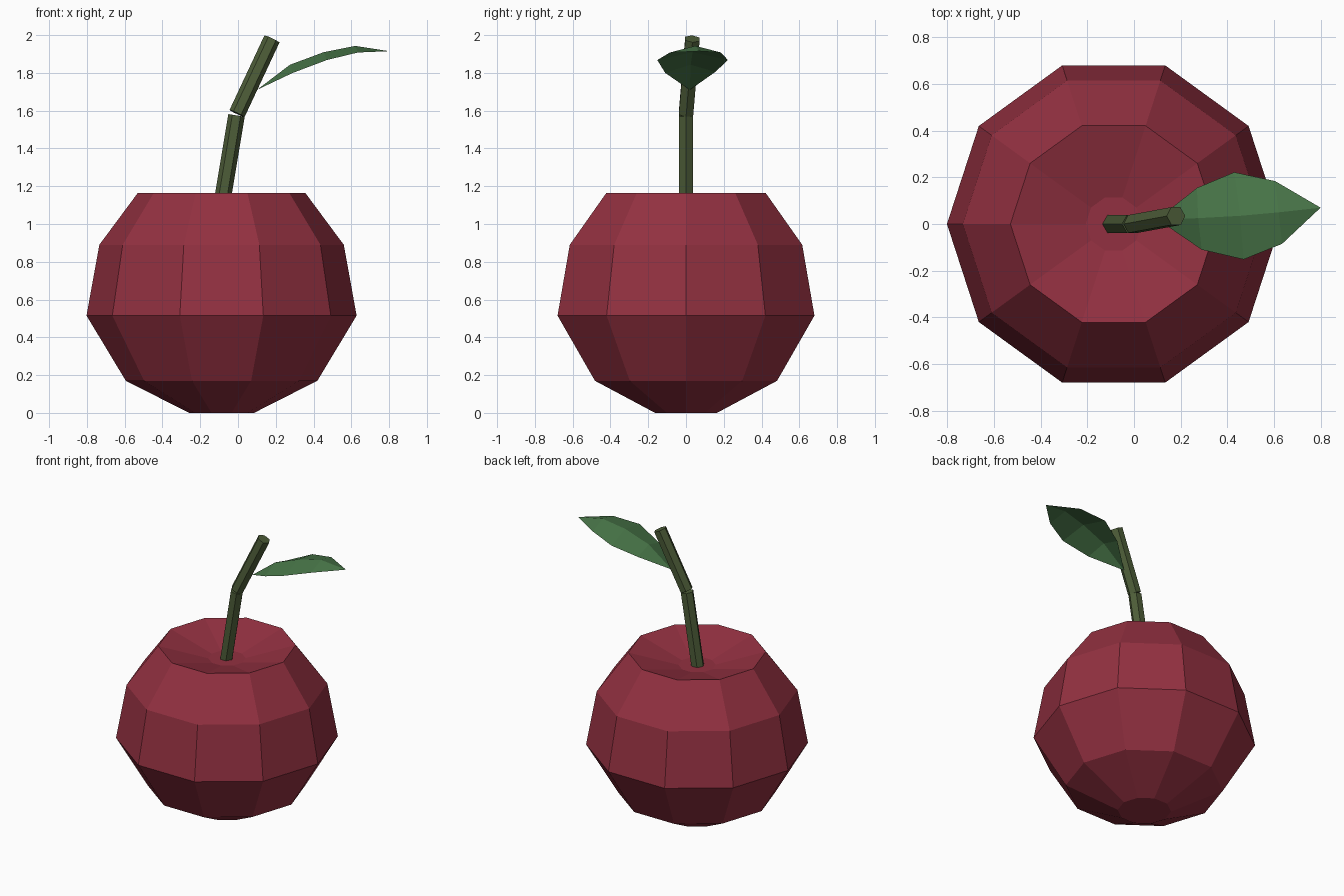
import bpy, bmesh, math
from mathutils import Vector

if "Cube" in bpy.data.objects:
    bpy.data.objects.remove(bpy.data.objects["Cube"])


def material(name, rgb):
    m = bpy.data.materials.new(name)
    m.diffuse_color = (*rgb, 1)
    m.use_nodes = True
    m.node_tree.nodes["Principled BSDF"].inputs["Base Color"].default_value = m.diffuse_color
    return m


def make_object(name, bm, mat, recalc=True):
    if recalc:
        bmesh.ops.recalc_face_normals(bm, faces=bm.faces[:])
    mesh = bpy.data.meshes.new(name)
    bm.to_mesh(mesh)
    bm.free()
    mesh.materials.append(mat)
    obj = bpy.data.objects.new(name, mesh)
    bpy.context.collection.objects.link(obj)
    return obj


def lathe(name, profile, sides, centre_x, mat):
    """Revolve (radius, z) rings around a vertical axis and cap both ends."""
    bm = bmesh.new()
    rings = [[bm.verts.new((centre_x + r * math.cos(math.tau * i / sides),
                            r * math.sin(math.tau * i / sides), z))
              for i in range(sides)] for r, z in profile]
    for a, b in zip(rings, rings[1:]):
        for i in range(sides):
            j = (i + 1) % sides
            bm.faces.new((a[i], a[j], b[j], b[i]))
    bm.faces.new(rings[0][::-1])
    bm.faces.new(rings[-1])
    return make_object(name, bm, mat)


def rod(name, start, end, radius, mat):
    """Six-sided rod between two points."""
    start, end = Vector(start), Vector(end)
    axis = (end - start).normalized()
    side = Vector((0, 1, 0)).cross(axis).normalized()
    up = axis.cross(side)
    bm = bmesh.new()
    offs = [radius * (side * math.cos(math.tau * i / 6) + up * math.sin(math.tau * i / 6))
            for i in range(6)]
    a = [bm.verts.new(start + o) for o in offs]
    b = [bm.verts.new(end + o) for o in offs]
    for i in range(6):
        j = (i + 1) % 6
        bm.faces.new((a[i], a[j], b[j], b[i]))
    bm.faces.new(a[::-1])
    bm.faces.new(b)
    return make_object(name, bm, mat)


red = material("fruit_red", (0.29, 0.03, 0.052))
bark = material("stem_green", (0.075, 0.11, 0.04))
green = material("leaf_green", (0.065, 0.18, 0.065))

# Fruit: ten-sided, with a shallow hollow around the stem
lathe("fruit", [(0.172, 0.0), (0.507, 0.17), (0.715, 0.515), (0.647, 0.89),
                (0.443, 1.165), (0.12, 1.075)], 10, -0.087, red)

# Stem: two rods meeting at a bend
rod("stem_lower", (-0.092, 0, 1.07), (-0.008, 0, 1.575), 0.044, bark)
rod("stem_upper", (-0.005, 0, 1.585), (0.18, 0.034, 1.98), 0.044, bark)

# Leaf: folded along a raised midrib; each station is left edge, rib, right edge
stations = [((0.27, 0.155, 1.805), (0.275, 0.025, 1.843), (0.29, -0.11, 1.80)),
            ((0.43, 0.222, 1.868), (0.455, 0.035, 1.91), (0.47, -0.152, 1.868)),
            ((0.605, 0.184, 1.908), (0.62, 0.05, 1.943), (0.635, -0.085, 1.908))]
bm = bmesh.new()
base = bm.verts.new((0.10, 0.02, 1.71))
tip = bm.verts.new((0.80, 0.07, 1.915))
rows = [[bm.verts.new(p) for p in s] for s in stations]
for k in range(2):
    bm.faces.new((base, rows[0][k + 1], rows[0][k]))
    for a, b in zip(rows, rows[1:]):
        bm.faces.new((a[k], a[k + 1], b[k + 1], b[k]))
    bm.faces.new((rows[-1][k], rows[-1][k + 1], tip))
make_object("leaf", bm, green, recalc=False)
